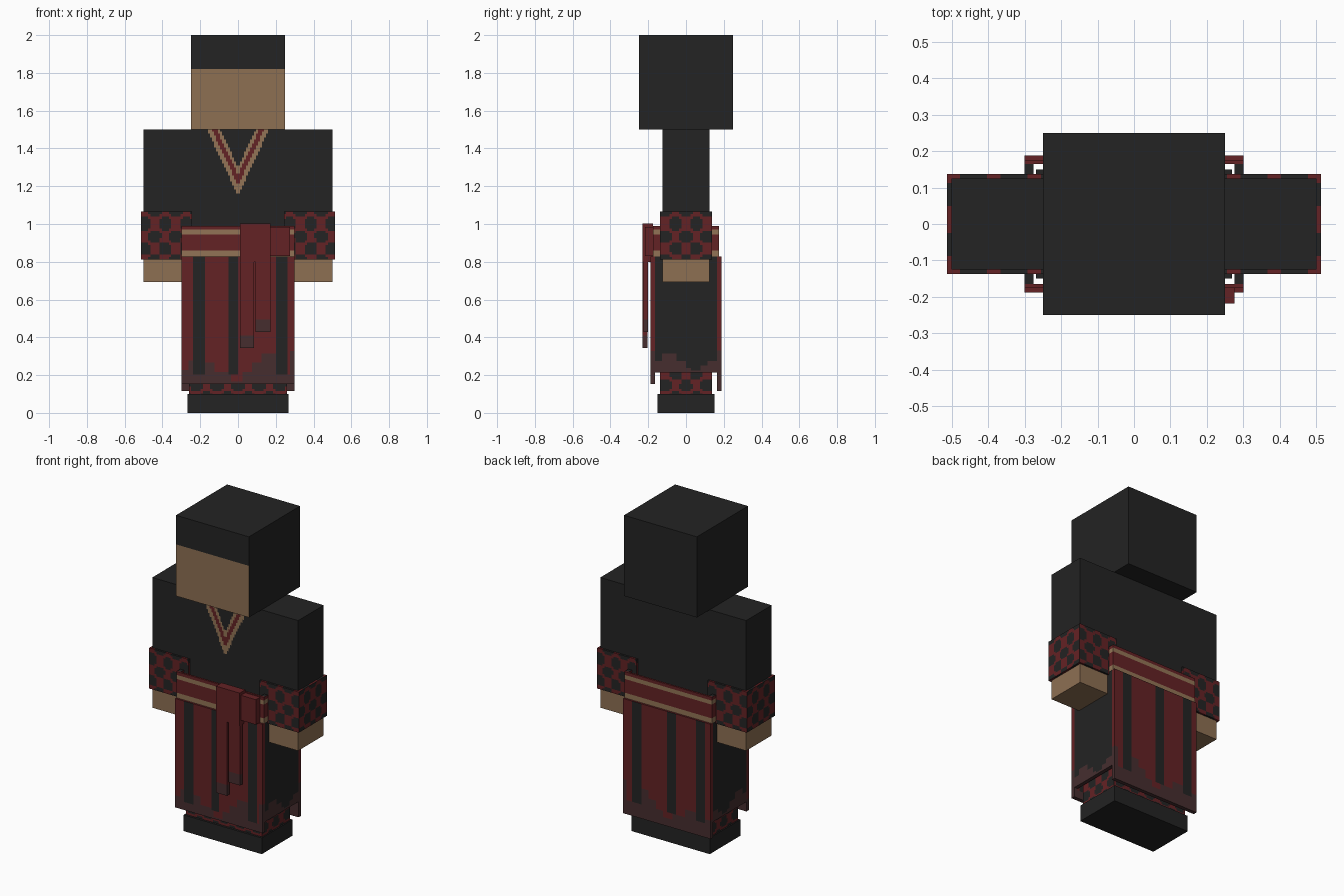
import bpy
import bmesh
import math
from mathutils import Vector

if "Cube" in bpy.data.objects:
    bpy.data.objects.remove(bpy.data.objects["Cube"])

# Colours
PALETTE = [("charcoal_cloth", (0.017, 0.017, 0.017)),
           ("dark_red_cloth", (0.127, 0.016, 0.018)),
           ("skin", (0.270, 0.160, 0.086)),
           ("tan_trim", (0.290, 0.175, 0.092)),
           ("worn_hem", (0.061, 0.027, 0.028))]
BLACK, RED, SKIN, TRIM, HEM = range(5)
mats = []
for label, rgb in PALETTE:
    m = bpy.data.materials.new(label)
    m.diffuse_color = (*rgb, 1)
    m.use_nodes = True
    m.node_tree.nodes["Principled BSDF"].inputs["Base Color"].default_value = m.diffuse_color
    mats.append(m)


def steps(a, b, size=0.0125):
    n = max(1, round((b - a) / size))
    return [a + (b - a) * i / n for i in range(n + 1)]


def box(name, xs, ys, zs, rule):
    """Box whose faces are cut at the given coordinates and coloured by rule(centre, normal)."""
    axes = (xs, ys, zs)
    bm = bmesh.new()
    for k in range(3):
        u, v = (k + 1) % 3, (k + 2) % 3
        for side in (0, -1):
            sign = 1 if side else -1
            normal = Vector([sign if i == k else 0 for i in range(3)])
            for u0, u1 in zip(axes[u], axes[u][1:]):
                for v0, v1 in zip(axes[v], axes[v][1:]):
                    corners = []
                    for a, b in ((u0, v0), (u1, v0), (u1, v1), (u0, v1)):
                        p = Vector()
                        p[k], p[u], p[v] = axes[k][side], a, b
                        corners.append(p)
                    if sign < 0:
                        corners.reverse()
                    centre = sum(corners, Vector()) / 4
                    face = bm.faces.new([bm.verts.new(p) for p in corners])
                    face.material_index = rule(centre, normal) if callable(rule) else rule
    bmesh.ops.remove_doubles(bm, verts=bm.verts, dist=1e-5)
    mesh = bpy.data.meshes.new(name)
    for m in mats:
        mesh.materials.append(m)
    bm.to_mesh(mesh)
    bm.free()
    ob = bpy.data.objects.new(name, mesh)
    bpy.context.collection.objects.link(ob)
    return ob


def dots(p, n):
    """Staggered dark spots on red cloth."""
    u = p.x if abs(n.x) < 0.5 else p.y
    v = p.z if abs(n.z) < 0.5 else p.y
    row = round((v - 0.935) / 0.066)
    shift = 0.055 if row % 2 else 0
    du = (u - shift + 0.055) % 0.11 - 0.055
    dv = v - 0.935 - row * 0.066
    return BLACK if math.hypot(du, dv * 0.9) < 0.034 else RED


def neckline(p, n):
    """Trimmed V collar on the chest."""
    t = p.z - 1.15 - abs(p.x) * 2.12
    if n.y > -0.5 or t < 0 or t > 0.15:
        return BLACK
    return RED if 0.055 < t < 0.11 else TRIM


def hem_height(u, table):
    return next((h for limit, h in table if u < limit), table[-1][1])


FRONT_HEM = [(-0.26, 0.23), (-0.2, 0.28), (-0.12, 0.26), (-0.04, 0.21), (0.02, 0.17),
             (0.08, 0.21), (0.12, 0.26), (0.2, 0.31), (0.27, 0.2), (0.31, 0.33)]
SIDE_HEM = [(-0.12, 0.28), (-0.05, 0.31), (0.0, 0.28), (0.03, 0.24), (0.07, 0.22),
            (0.11, 0.25), (0.2, 0.28)]


def striped(stripes):
    def rule(p, n):
        if abs(n.y) > 0.5 and p.z > 0.2 and any(a < p.x < b for a, b in stripes):
            return BLACK
        return HEM if p.z < hem_height(p.x, FRONT_HEM) else RED
    return rule


def side_cloth(p, n):
    return HEM if p.z < hem_height(p.y, SIDE_HEM) else BLACK


def belt_bands(p, n):
    if n.z > 0.5:
        return BLACK if abs(p.y) < 0.164 else RED
    return TRIM if p.z < 0.86 or 0.945 < p.z < 0.97 else RED


# Head with a bare face below the hood edge
box("head", [-0.25, 0.25], [-0.25, 0.25], [1.5, 1.82, 2.0],
    lambda p, n: SKIN if n.y < -0.5 and p.z < 1.82 else BLACK)

# Torso with collar
box("torso", [-0.25] + steps(-0.17, 0.17, 0.0105) + [0.25], [-0.125, 0.125],
    [0.75] + steps(1.15, 1.5, 0.0105), neckline)

# Arms, bare hands and spotted cuffs
for side, s in (("left", -1), ("right", 1)):
    def span(a, b):
        return sorted((s * a, s * b))
    box(side + "_arm", span(0.25, 0.5), [-0.125, 0.125], [0.82, 1.5], BLACK)
    box(side + "_hand", span(0.25, 0.5), [-0.125, 0.125], [0.693, 0.82], SKIN)
    box(side + "_cuff", steps(*span(0.243, 0.513)), steps(-0.137, 0.137),
        steps(0.813, 1.065), dots)

# Legs, spotted leg wraps and boots
box("legs", [-0.25, 0.25], [-0.125, 0.125], [0.1, 0.75], BLACK)
box("leg_wraps", steps(-0.26, 0.26), steps(-0.137, 0.137), steps(0.09, 0.34), dots)
box("boots", [-0.268, 0.268], [-0.15, 0.15], [0.0, 0.1], BLACK)

# Skirt panels
front_stripes = [(-0.235, -0.18), (-0.055, 0.005), (0.195, 0.257)]
back_stripes = [(-0.257, -0.2), (-0.063, -0.005), (0.18, 0.237)]
box("front_skirt", steps(-0.3, 0.3), [-0.188, -0.164], steps(0.153, 0.828),
    striped(front_stripes))
box("back_skirt", steps(-0.3, 0.3), [0.164, 0.188], steps(0.117, 0.828),
    striped(back_stripes))
for side, s in (("left", -1), ("right", 1)):
    box(side + "_skirt", sorted((s * 0.276, s * 0.299)), steps(-0.164, 0.164),
        steps(0.213, 0.828), side_cloth)

# Banded belt
bands = [0.828, 0.86, 0.945, 0.97, 0.99]
box("front_belt", [-0.3, 0.3], [-0.176, -0.164], bands, belt_bands)
box("back_belt", [-0.3, 0.3], [0.164, 0.176], bands, belt_bands)
for side, s in (("left", -1), ("right", 1)):
    box(side + "_belt", sorted((s * 0.276, s * 0.3)), [-0.164, 0.164], bands, belt_bands)


# Knot and hanging sash ends
def tip(limit):
    return lambda p, n: HEM if p.z < limit else RED


box("sash_knot", [0.01, 0.173], [-0.23, -0.174], [0.8, 1.003], RED)
box("sash_loop", [0.173, 0.275], [-0.218, -0.174], [0.83, 0.985], RED)
box("long_sash_end", [0.01, 0.086], [-0.23, -0.205], [0.343, 0.41, 0.8], tip(0.41))
box("short_sash_end", [0.093, 0.172], [-0.225, -0.2], [0.428, 0.495, 0.8], tip(0.495))
